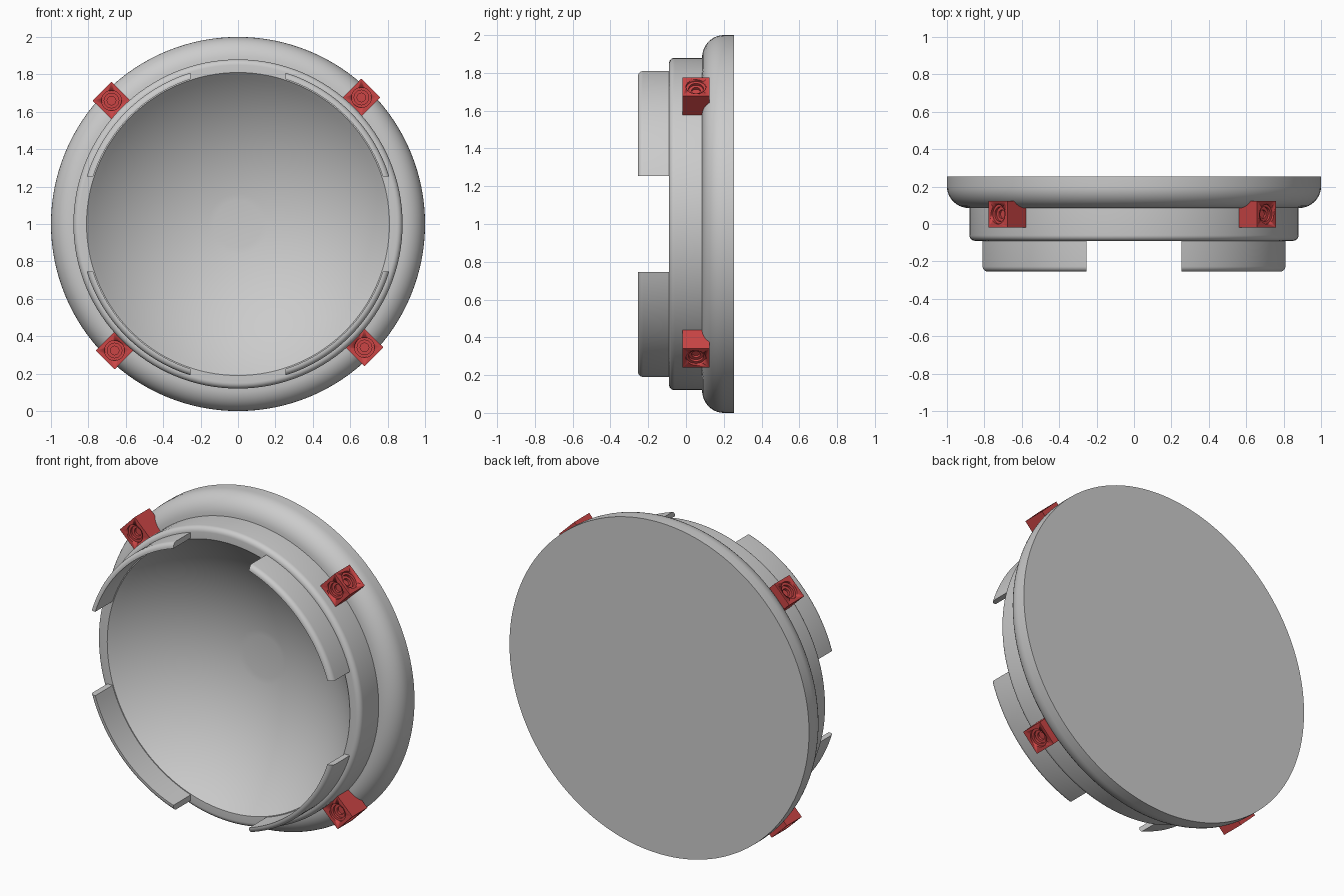
import bpy, bmesh, math
from math import sin, cos, pi, asin, radians

if "Cube" in bpy.data.objects:
    bpy.data.objects.remove(bpy.data.objects["Cube"])

def finish(bm, name, loc=(0, 0, 1), angle=30):
    bmesh.ops.remove_doubles(bm, verts=bm.verts, dist=1e-5)
    bmesh.ops.recalc_face_normals(bm, faces=bm.faces)
    me = bpy.data.meshes.new(name)
    bm.to_mesh(me)
    bm.free()
    ob = bpy.data.objects.new(name, me)
    bpy.context.collection.objects.link(ob)
    ob.location = loc
    bpy.ops.object.select_all(action='DESELECT')
    bpy.context.view_layer.objects.active = ob
    ob.select_set(True)
    bpy.ops.object.shade_smooth_by_angle(angle=radians(angle))
    return ob

def lathe(profile, name, n=128, loc=(0, 0, 1)):
    """Revolve (radius, y) points about the y axis."""
    bm = bmesh.new()
    rings = []
    for k in range(n):
        a = 2 * pi * k / n
        rings.append([bm.verts.new((r * cos(a), y, r * sin(a))) for r, y in profile])
    for k in range(n):
        p, q = rings[k], rings[(k + 1) % n]
        for i in range(len(profile) - 1):
            bm.faces.new((p[i], p[i + 1], q[i + 1], q[i]))
    return finish(bm, name, loc)

def arc(cr, cy, a, b, start, end, n=6):
    """Elliptical arc in the (radius, y) plane, angles in degrees."""
    return [(cr + a * cos(radians(start + (end - start) * i / n)),
             cy + b * sin(radians(start + (end - start) * i / n))) for i in range(n + 1)]

# dish: hollow bowl, stepped rim, rounded flange and flat back
depth, mouth = 0.34, 0.81
R = (mouth ** 2 + depth ** 2) / (2 * depth)
bowl = [(0, 0.243)]
for i in range(21):
    r = 0.126 + (mouth - 0.126) * i / 20
    bowl.append((r, 0.25 - R + math.sqrt(R * R - r * r)))
rim = arc(0.85, -0.06, 0.03, 0.03, -90, 0)
flange = arc(0.88, 0.20, 0.12, 0.115, -90, 0, 10)
lathe(bowl + rim + [(0.88, 0.085)] + flange + [(1.0, 0.255), (0, 0.255)], "dish")

# clip tabs: curved walls with ends trimmed square to x and z
section = ([(0.815, -0.07), (0.815, -0.255)]
           + arc(0.82, -0.227, 0.028, 0.028, -90, 0) + [(0.848, -0.07)])

def clip_tab(index):
    bm = bmesh.new()
    n = 24
    rows = []
    for k in range(n + 1):
        row = []
        for r, y in section:
            a0 = asin(0.253 / r)
            a = a0 + (pi / 2 - 2 * a0) * k / n + index * pi / 2
            row.append(bm.verts.new((r * cos(a), y, r * sin(a))))
        rows.append(row)
    m = len(section)
    for k in range(n):
        for i in range(m):
            j = (i + 1) % m
            bm.faces.new((rows[k][i], rows[k][j], rows[k + 1][j], rows[k + 1][i]))
    bm.faces.new(rows[0])
    bm.faces.new(rows[-1][::-1])
    finish(bm, f"clip_tab_{index + 1}")

for i in range(4):
    clip_tab(i)

# red lug: small cube with stepped bores in its front and outer faces
red = bpy.data.materials.new("red")
red.diffuse_color = (0.6, 0.06, 0.06, 1)
red.use_nodes = True
red.node_tree.nodes["Principled BSDF"].inputs["Base Color"].default_value = red.diffuse_color
half, rad, yc = 0.071, 0.945, 0.053
bm = bmesh.new()
bmesh.ops.create_cube(bm, size=2 * half)
bmesh.ops.translate(bm, verts=bm.verts, vec=(rad, yc, 0))
lug = finish(bm, "lug_1", (0, 0, 0))
lug.data.materials.append(red)

bore = [(0, -0.02), (0.053, -0.02), (0.053, 0.014), (0.039, 0.014),
        (0.039, 0.028), (0.023, 0.028), (0.023, 0.042), (0, 0.042)]
front_cut = lathe(bore, "front_bore_cutter", 32, (rad, yc - half, 0))
outer_cut = lathe(bore, "outer_bore_cutter", 32, (rad + half, yc, 0))
outer_cut.rotation_euler.z = pi / 2
for cutter in (front_cut, outer_cut):
    cutter.hide_render = True
    mod = lug.modifiers.new("bore", 'BOOLEAN')
    mod.operation = 'DIFFERENCE'
    mod.solver = 'EXACT'
    mod.object = cutter
bpy.context.view_layer.update()
bpy.context.view_layer.objects.active = lug
for mod in list(lug.modifiers):
    if mod.type == 'BOOLEAN':
        bpy.ops.object.modifier_apply(modifier=mod.name)
for cutter in (front_cut, outer_cut):
    bpy.data.objects.remove(cutter)

# four lugs around the flange
for k in range(4):
    ob = lug
    if k:
        ob = lug.copy()
        ob.name = f"lug_{k + 1}"
        bpy.context.collection.objects.link(ob)
    ob.location = (0, 0, 1)
    ob.rotation_euler.y = -radians(45.7 + 90 * k)
